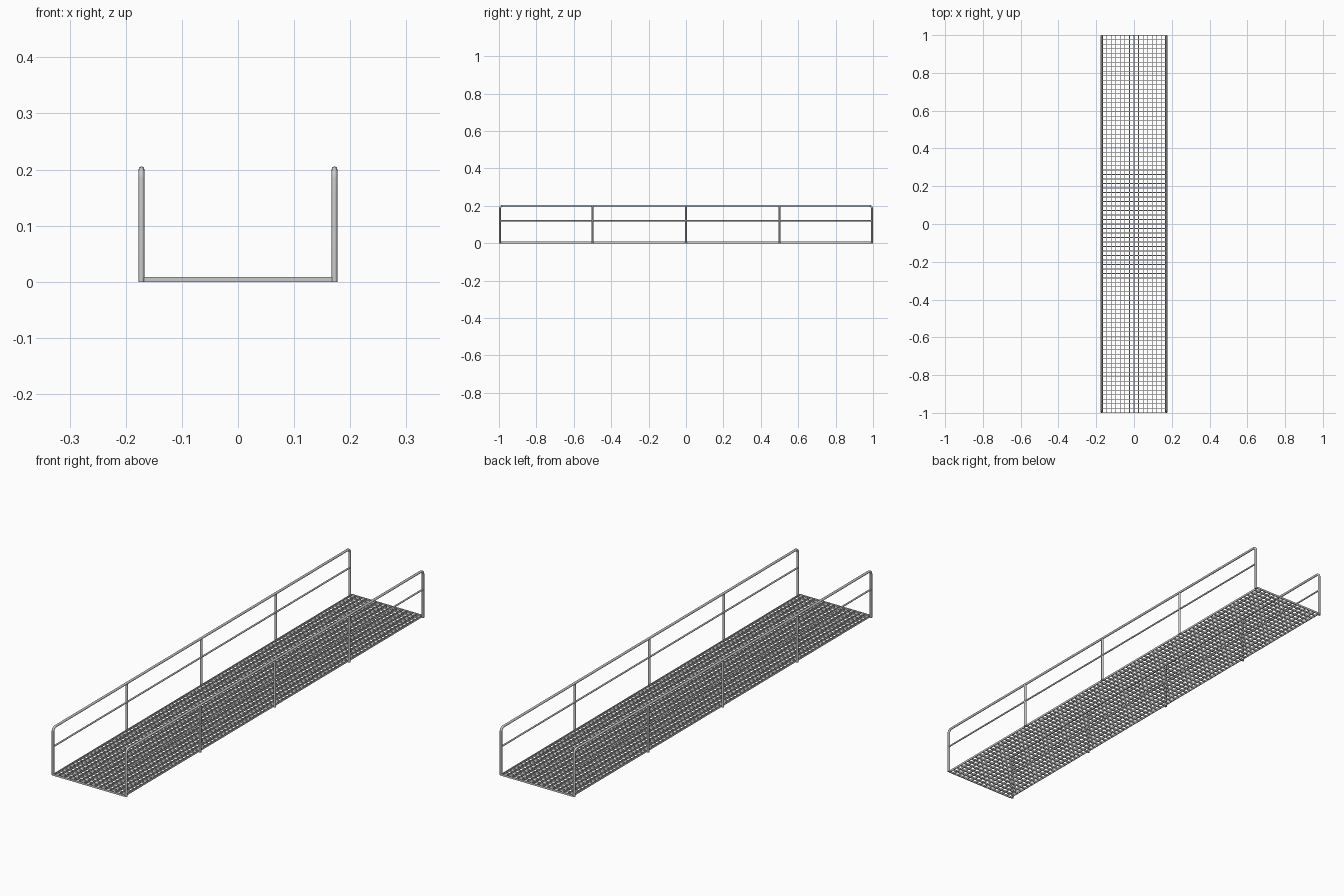
import bpy, bmesh, math
from mathutils import Matrix, Vector

if "Cube" in bpy.data.objects:
    bpy.data.objects.remove(bpy.data.objects["Cube"])

HALF_L = 1.0        # half length of the walkway
DECK_X = 0.1675     # half width of the deck
RAIL_X = 0.172      # railing centre line
DECK_H = 0.0085     # deck thickness
TUBE_R = 0.005      # main tube radius
TOP_Z = 0.2055 - TUBE_R
END_Y = HALF_L - TUBE_R
BEND = 0.016        # corner bend radius


def add_box(bm, centre, size):
    m = Matrix.Translation(Vector(centre)) @ Matrix.Diagonal((*size, 1.0))
    bmesh.ops.create_cube(bm, size=1.0, matrix=m)


def mesh_object(name, bm):
    me = bpy.data.meshes.new(name)
    bm.to_mesh(me)
    bm.free()
    ob = bpy.data.objects.new(name, me)
    bpy.context.collection.objects.link(ob)
    return ob


def tube(name, points, radius):
    cu = bpy.data.curves.new(name, 'CURVE')
    cu.dimensions = '3D'
    cu.bevel_depth = radius
    cu.bevel_resolution = 4
    cu.use_fill_caps = True
    sp = cu.splines.new('POLY')
    sp.points.add(len(points) - 1)
    for p, co in zip(sp.points, points):
        p.co = (*co, 1.0)
    ob = bpy.data.objects.new(name, cu)
    bpy.context.collection.objects.link(ob)
    # turn into a mesh with smooth sides and sharp caps
    bpy.ops.object.select_all(action='DESELECT')
    bpy.context.view_layer.objects.active = ob
    ob.select_set(True)
    bpy.ops.object.convert(target='MESH')
    bpy.ops.object.shade_smooth_by_angle(angle=math.radians(50))


# Deck frame: side and end bars
bm = bmesh.new()
W = 0.003
for s in (-1, 1):
    add_box(bm, (s * (DECK_X - W / 2), 0, DECK_H / 2), (W, 2 * HALF_L, DECK_H))
    add_box(bm, (0, s * (HALF_L - W / 2), DECK_H / 2), (2 * (DECK_X - W), W, DECK_H))
mesh_object("deck_frame", bm)

# Deck grating: lengthwise bars and slightly lower cross bars
NX, NY, BAR = 14, 84, 0.003
bm = bmesh.new()
for i in range(1, NX):
    x = -DECK_X + 2 * DECK_X * i / NX
    add_box(bm, (x, 0, DECK_H / 2), (BAR, 2 * (HALF_L - W), DECK_H))
mesh_object("deck_long_bars", bm)
bm = bmesh.new()
for j in range(1, NY):
    y = -HALF_L + 2 * HALF_L * j / NY
    add_box(bm, (0, y, DECK_H / 2), (2 * (DECK_X - W), BAR, DECK_H - 0.0006))
mesh_object("deck_cross_bars", bm)

# Bent handrail path: up one end post, along the top, down the other
arc = [(END_Y - BEND + BEND * math.cos(a), TOP_Z - BEND + BEND * math.sin(a))
       for a in (math.radians(15 * k) for k in range(7))]
half = [(END_Y, 0.0)] + arc
path = half + [(-y, z) for y, z in reversed(half)]

for side, s in (("left", -1), ("right", 1)):
    x = s * RAIL_X
    tube(side + "_handrail", [(x, y, z) for y, z in path], TUBE_R)
    tube(side + "_mid_rail", [(x, -END_Y, 0.12), (x, END_Y, 0.12)], 0.0035)
    for k, y in enumerate((-0.5, 0.0, 0.5)):
        tube(f"{side}_post_{k + 1}", [(x, y, 0), (x, y, TOP_Z)], TUBE_R)
